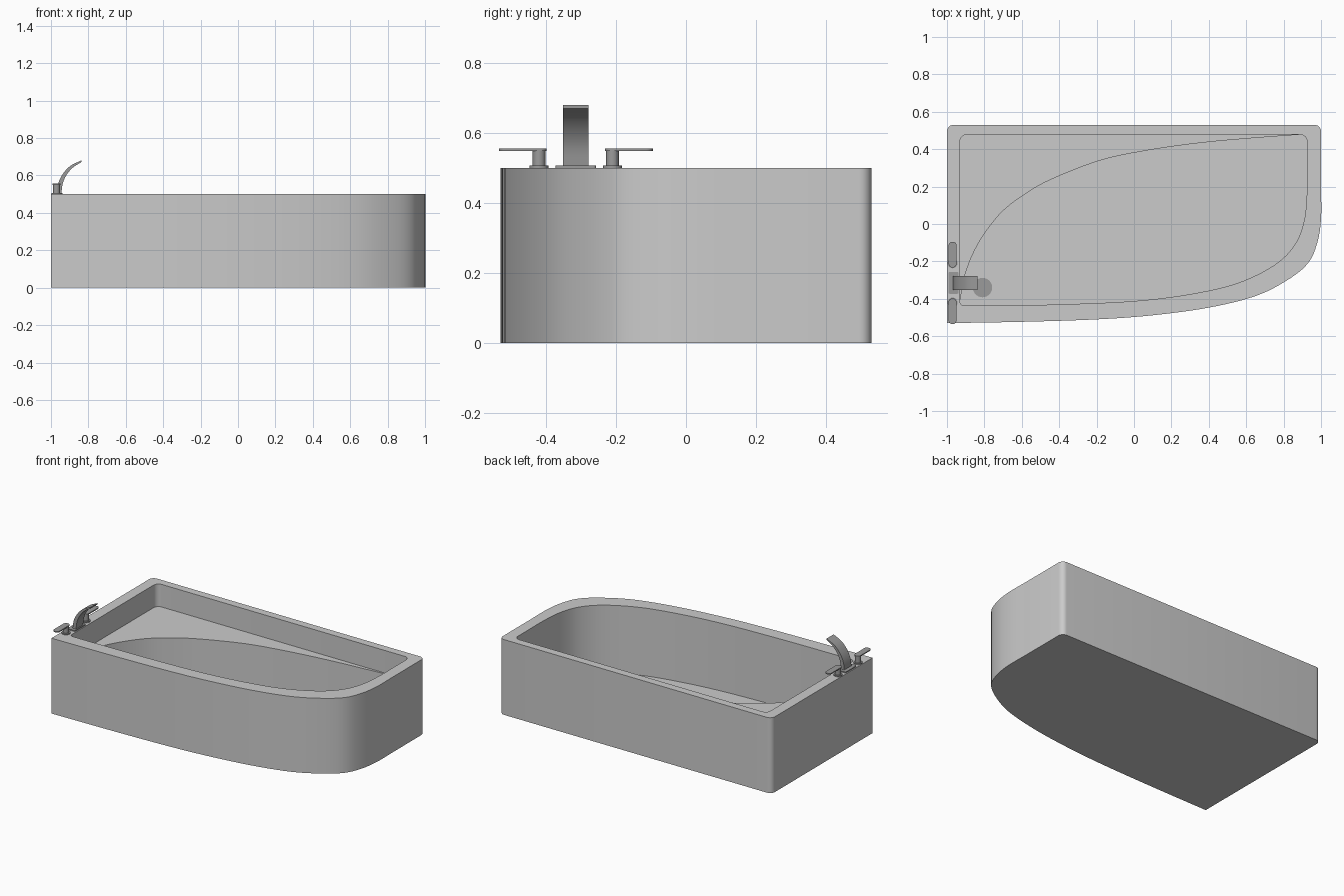
import bpy, bmesh, math
from mathutils import Vector

cube = bpy.data.objects.get("Cube")
if cube:
    bpy.data.objects.remove(cube, do_unlink=True)


def material(name, value):
    m = bpy.data.materials.new(name)
    m.use_nodes = True
    colour = (value, value, value, 1)
    m.diffuse_color = colour
    m.node_tree.nodes["Principled BSDF"].inputs["Base Color"].default_value = colour
    return m


ACRYLIC = material("light grey acrylic", 0.6)
METAL = material("grey metal", 0.33)


def spline(points, steps=6):
    """Smooth open path through the given points."""
    p = [Vector(q) for q in points]
    p = [2 * p[0] - p[1]] + p + [2 * p[-1] - p[-2]]
    path = []
    for a, b, c, d in zip(p, p[1:], p[2:], p[3:]):
        for i in range(steps):
            t = i / steps
            path.append(0.5 * (2 * b + (c - a) * t + (2 * a - 5 * b + 4 * c - d) * t ** 2
                               + (3 * b - a - 3 * c + d) * t ** 3))
    return path + [p[-2]]


def corner(x, y, r, start, steps=6):
    """Quarter arc inside the corner x, y, turning anticlockwise from start degrees."""
    mid = math.radians(start + 45)
    cx = x - math.copysign(r, math.cos(mid))
    cy = y - math.copysign(r, math.sin(mid))
    return [Vector((cx + r * math.cos(a), cy + r * math.sin(a)))
            for a in (math.radians(start + 90 * i / steps) for i in range(steps + 1))]


def rounded_box(x0, x1, y0, y1, r):
    return (corner(x1, y1, r, 0) + corner(x0, y1, r, 90)
            + corner(x0, y0, r, 180) + corner(x1, y0, r, 270))


def prism(name, loops, low, high, mat, upright=False):
    """Extrude an outline, with optional holes, along z (or along y if upright)."""
    bm = bmesh.new()

    def place(p, h):
        return (p[0], h, p[1]) if upright else (p[0], p[1], h)

    edges = []
    for loop in loops:
        verts = [bm.verts.new(place(p, low)) for p in loop]
        edges += [bm.edges.new((verts[i - 1], verts[i])) for i in range(len(verts))]
    if len(loops) > 1:
        bmesh.ops.triangle_fill(bm, edges=edges, use_beauty=True)
    else:
        bm.faces.new(verts)
    up = bmesh.ops.extrude_face_region(bm, geom=bm.faces[:], use_keep_orig=True)
    top = [v for v in up["geom"] if isinstance(v, bmesh.types.BMVert)]
    bmesh.ops.translate(bm, verts=top, vec=place((0, 0), high - low))
    bmesh.ops.recalc_face_normals(bm, faces=bm.faces[:])
    mesh = bpy.data.meshes.new(name)
    bm.to_mesh(mesh)
    bm.free()
    mesh.materials.append(mat)
    obj = bpy.data.objects.new(name, mesh)
    bpy.context.collection.objects.link(obj)
    bpy.ops.object.select_all(action="DESELECT")
    obj.select_set(True)
    bpy.context.view_layer.objects.active = obj
    bpy.ops.object.shade_smooth_by_angle(angle=math.radians(30))
    return obj


def disc(name, x, y, r, low, high):
    return prism(name, [rounded_box(x - r, x + r, y - r, y + r, r * 0.999)], low, high, METAL)


# Tub outlines: straight back and left side, bowed front sweeping into the right side
outer = (spline([(-1, -.53), (-.6, -.523), (-.2, -.51), (.1, -.488), (.4, -.447), (.65, -.385),
                 (.82, -.3), (.93, -.21), (.98, -.1), (1, .03), (1, .2)])
         + corner(1, .53, .035, 0) + corner(-1, .53, .035, 90))
inner = (corner(-.93, -.437, .02, 180)
         + spline([(-.8, -.437), (-.4, -.43), (0, -.412), (.3, -.375), (.55, -.317), (.75, -.22),
                   (.86, -.11), (.91, .02), (.925, .18), (.925, .3)])
         + corner(.925, .478, .035, 0) + corner(-.93, .478, .035, 90))

prism("tub_wall", [outer, inner], 0, .5, ACRYLIC)
prism("tub_floor", [inner], 0, .05, ACRYLIC)

# Raised shelf filling the back left of the basin behind a sweeping edge
shelf_edge = spline([(-.93, -.41), (-.9, -.26), (-.83, -.1), (-.72, .05), (-.6, .148), (-.45, .235),
                     (-.18, .34), (.08, .395), (.35, .433), (.62, .458), (.89, .478)])
prism("shelf", [shelf_edge + corner(-.93, .478, .035, 90)], .05, .35, ACRYLIC)

# Drain
disc("drain", -.81, -.34, .052, .05, .054)

# Tap handles, mirrored about the spout
SPOUT_Y = -.315
for side, label in ((1, "back"), (-1, "front")):
    y = SPOUT_Y + side * .105
    disc(label + "_handle_flange", -.97, y, .027, .5, .507)
    disc(label + "_handle_stem", -.97, y, .018, .5, .551)
    ends = sorted((y - side * .022, y + side * .115))
    prism(label + "_handle_lever", [rounded_box(-.991, -.949, *ends, .019)], .549, .556, METAL)

# Spout: a flat curved blade on a base plate
prism("spout_base", [rounded_box(-.993, -.937, SPOUT_Y - .058, SPOUT_Y + .058, .008)],
      .5, .507, METAL)
blade = (spline([(-.97, .5), (-.96, .56), (-.935, .61), (-.895, .652), (-.838, .68)])
         + spline([(-.838, .671), (-.882, .643), (-.915, .605), (-.936, .56), (-.945, .5)]))
prism("spout", [blade], SPOUT_Y - .037, SPOUT_Y + .037, METAL, upright=True)
